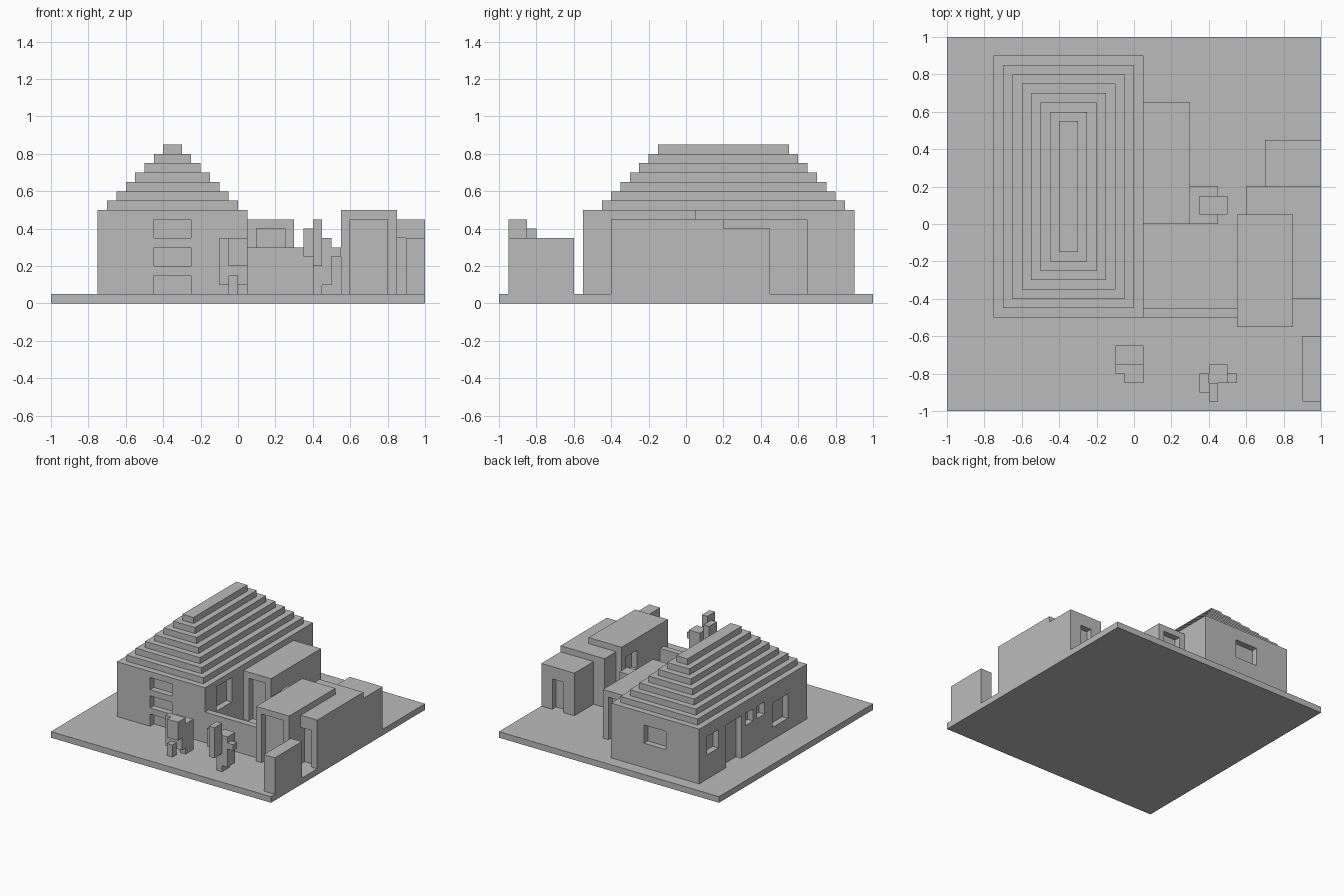
import bpy
import bmesh
from mathutils import Matrix, Vector

default = bpy.data.objects.get("Cube")
if default:
    bpy.data.objects.remove(default, do_unlink=True)

stone = bpy.data.materials.new("plain_grey")
stone.use_nodes = True
grey = (0.5, 0.5, 0.5, 1)
stone.diffuse_color = grey
stone.node_tree.nodes["Principled BSDF"].inputs["Base Color"].default_value = grey

GROUND = 0.05
DEPTH = 0.05   # depth of every door and window recess
OVER = 0.02    # how far cutters reach outside a wall


def blocks(name, boxes):
    """One object made of boxes given as (x0, x1, y0, y1, z0, z1)."""
    bm = bmesh.new()
    for x0, x1, y0, y1, z0, z1 in boxes:
        centre = Vector((x0 + x1, y0 + y1, z0 + z1)) / 2
        size = Matrix.Diagonal((x1 - x0, y1 - y0, z1 - z0, 1))
        bmesh.ops.create_cube(bm, size=1, matrix=Matrix.Translation(centre) @ size)
    mesh = bpy.data.meshes.new(name)
    bm.to_mesh(mesh)
    bm.free()
    mesh.materials.append(stone)
    obj = bpy.data.objects.new(name, mesh)
    bpy.context.collection.objects.link(obj)
    return obj


def building(name, x0, x1, y0, y1, top, openings):
    """Box with recesses given as (side, from, to, bottom, top)."""
    obj = blocks(name, [(x0, x1, y0, y1, GROUND, top)])
    spans = {
        "front": (y0 - OVER, y0 + DEPTH),
        "back": (y1 - DEPTH, y1 + OVER),
        "left": (x1 - DEPTH, x1 + OVER),
        "right": (x0 - OVER, x0 + DEPTH),
    }
    cuts = []
    for side, a, b, low, high in openings:
        low = low if low > GROUND else GROUND - OVER
        along, across = (a, b), spans[side]
        if side in ("front", "back"):
            cuts.append(along + across + (low, high))
        else:
            cuts.append(across + along + (low, high))
    cutter = blocks(name + "_cutter", cuts)
    cutter.hide_render = True
    mod = obj.modifiers.new("openings", "BOOLEAN")
    mod.operation = "DIFFERENCE"
    mod.solver = "EXACT"
    mod.object = cutter
    bpy.context.view_layer.update()
    graph = bpy.context.evaluated_depsgraph_get()
    carved = bpy.data.meshes.new_from_object(obj.evaluated_get(graph))
    obj.modifiers.clear()
    obj.data = carved
    bpy.data.objects.remove(cutter, do_unlink=True)
    return obj


# Ground slab
blocks("ground_slab", [(-1, 1, -1, 1, 0, GROUND)])

# Main house with doors and windows
building("house", -0.75, 0.05, -0.5, 0.9, 0.5, [
    ("front", -0.45, -0.25, 0.35, 0.45),
    ("front", -0.45, -0.25, 0.2, 0.3),
    ("front", -0.45, -0.25, GROUND, 0.15),
    ("back", -0.45, -0.25, 0.25, 0.4),
    ("left", -0.35, -0.15, 0.25, 0.45),
    ("right", 0.65, 0.8, 0.25, 0.4),
    ("right", 0.35, 0.55, GROUND, 0.4),
    ("right", 0.2, 0.3, 0.3, 0.4),
    ("right", 0.05, 0.15, 0.3, 0.4),
    ("right", -0.25, -0.05, 0.15, 0.35),
])

# Stepped roof
for i in range(7):
    inset = 0.05 * (i + 1)
    z = 0.5 + 0.05 * i
    blocks("roof_step_%d" % (i + 1), [
        (-0.75 + inset, 0.05 - inset, -0.5 + inset, 0.9 - inset, z, z + 0.05)])

# Annex and outbuildings
building("annex", 0.05, 0.3, 0, 0.65, 0.45, [
    ("front", 0.1, 0.25, GROUND, 0.4),
    ("back", 0.1, 0.25, GROUND, 0.4),
])
building("tall_outbuilding", 0.55, 0.85, -0.55, 0.05, 0.5, [
    ("front", 0.6, 0.8, GROUND, 0.45),
    ("right", -0.15, 0, 0.25, 0.4),
])
building("middle_outbuilding", 0.6, 1, -0.4, 0.2, 0.45, [
    ("front", 0.85, 0.95, GROUND, 0.35),
])
building("rear_outbuilding", 0.7, 1, 0.2, 0.45, 0.4, [
    ("back", 0.8, 0.9, GROUND, 0.3),
])

# Walls
blocks("yard_wall", [(0.05, 0.55, -0.5, -0.45, GROUND, 0.3)])
blocks("corner_wall", [(0.9, 1, -0.95, -0.6, GROUND, 0.35)])

# Yard table with a load on top
blocks("yard_table", [(0.3, 0.45, 0, 0.2, GROUND, 0.3)])
blocks("table_load", [(0.35, 0.5, 0.05, 0.15, 0.25, 0.35)])

# Standing figure with an upright pole
blocks("standing_figure", [
    (0.4, 0.5, -0.85, -0.75, 0.1, 0.35),
    (0.4, 0.45, -0.85, -0.75, GROUND, 0.1),
    (0.35, 0.55, -0.85, -0.8, 0.25, 0.3),
    (0.35, 0.4, -0.9, -0.8, 0.25, 0.4),
])
blocks("figure_pole", [(0.4, 0.45, -0.95, -0.85, 0.2, 0.45)])

# Animal
blocks("animal", [
    (-0.1, 0.05, -0.75, -0.65, 0.1, 0.3),
    (-0.1, 0.05, -0.8, -0.75, 0.1, 0.35),
    (-0.05, 0.05, -0.85, -0.8, 0.2, 0.35),
    (-0.05, 0, -0.85, -0.8, GROUND, 0.15),
    (0, 0.05, -0.75, -0.65, GROUND, 0.1),
])
